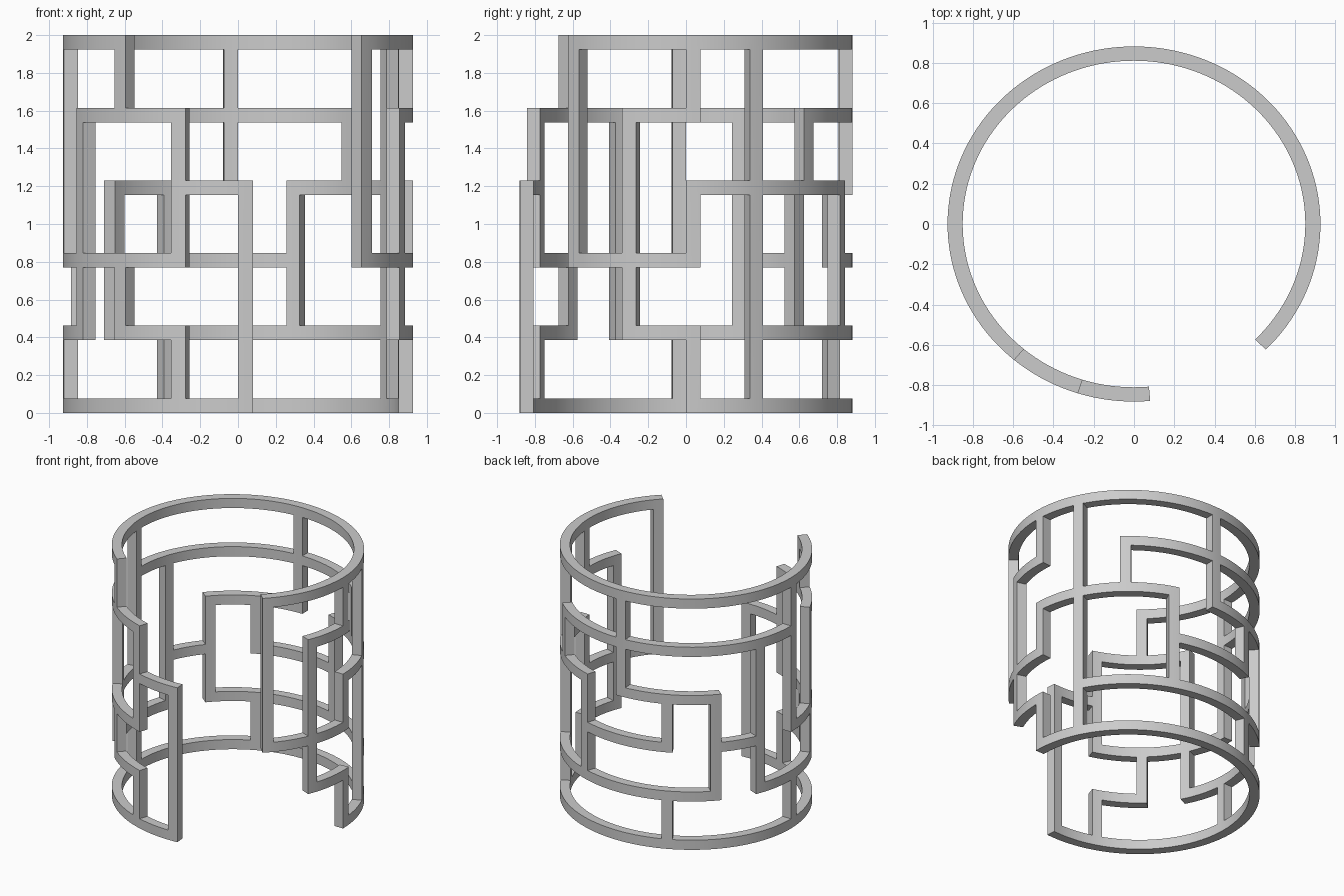
import bpy, bmesh, math

if "Cube" in bpy.data.objects:
    bpy.data.objects.remove(bpy.data.objects["Cube"])

# Oval open cuff made of a maze-like lattice: 15 columns (22.5 deg apart) x 6 levels
OUT = (0.926, 0.882)
INN = (0.851, 0.811)
START, PITCH, BAR = -45.0, 22.5, 5.0
UNIT = 2.0 / 26

# Horizontal runs per level: (first column, last column)
runs = {
    0: [(2, 14)],
    1: [(1, 2), (3, 8), (9, 11), (12, 13)],
    2: [(0, 2), (5, 7), (8, 9), (10, 13)],
    3: [(2, 5), (6, 8), (13, 14)],
    4: [(1, 2), (4, 10), (11, 13)],
    5: [(0, 12)],
}
# Upright posts: (column, lower level, upper level)
posts = [(0, 2, 5), (1, 1, 4), (2, 0, 1), (2, 2, 3), (2, 4, 5), (3, 0, 5),
         (4, 3, 4), (5, 1, 3), (6, 3, 5), (7, 0, 1), (7, 2, 3), (8, 1, 3),
         (9, 1, 4), (10, 0, 1), (10, 2, 5), (11, 1, 4), (12, 1, 2), (12, 4, 5),
         (13, 0, 1), (13, 2, 4), (14, 0, 3)]

# Fine grid: 9 angular steps of 2.5 deg per pitch (bar = 2), rows alternate bar / gap
STEP, PER, BW = 2.5, 9, 2
filled = set()
for level, spans in runs.items():
    for a, b in spans:
        filled |= {(i, 2 * level) for i in range(a * PER, b * PER + BW)}
for col, lo, hi in posts:
    filled |= {(col * PER + d, j) for d in range(BW) for j in range(2 * lo, 2 * hi + 1)}

bm = bmesh.new()
cache = {}


def vert(i, j, axes):
    """Grid corner on the outer or inner oval wall."""
    key = (i, j, axes)
    if key not in cache:
        t = math.radians(START + i * STEP)
        z = (5 * (j // 2) + j % 2) * UNIT
        cache[key] = bm.verts.new((axes[0] * math.cos(t), axes[1] * math.sin(t), z))
    return cache[key]


def wall(p, q):
    bm.faces.new([vert(*p, OUT), vert(*p, INN), vert(*q, INN), vert(*q, OUT)])


for i, j in sorted(filled):
    c = [(i, j), (i + 1, j), (i + 1, j + 1), (i, j + 1)]
    bm.faces.new([vert(*p, OUT) for p in c])
    bm.faces.new([vert(*p, INN) for p in reversed(c)])
    # close the thickness wherever the neighbouring cell is open
    for k, n in enumerate([(i, j - 1), (i + 1, j), (i, j + 1), (i - 1, j)]):
        if n not in filled:
            wall(c[k], c[(k + 1) % 4])

bmesh.ops.recalc_face_normals(bm, faces=bm.faces)
mesh = bpy.data.meshes.new("lattice_cuff")
bm.to_mesh(mesh)
bm.free()
cuff = bpy.data.objects.new("lattice_cuff", mesh)
bpy.context.collection.objects.link(cuff)
bpy.context.view_layer.objects.active = cuff
cuff.select_set(True)
bpy.ops.object.shade_smooth_by_angle(angle=math.radians(30))
